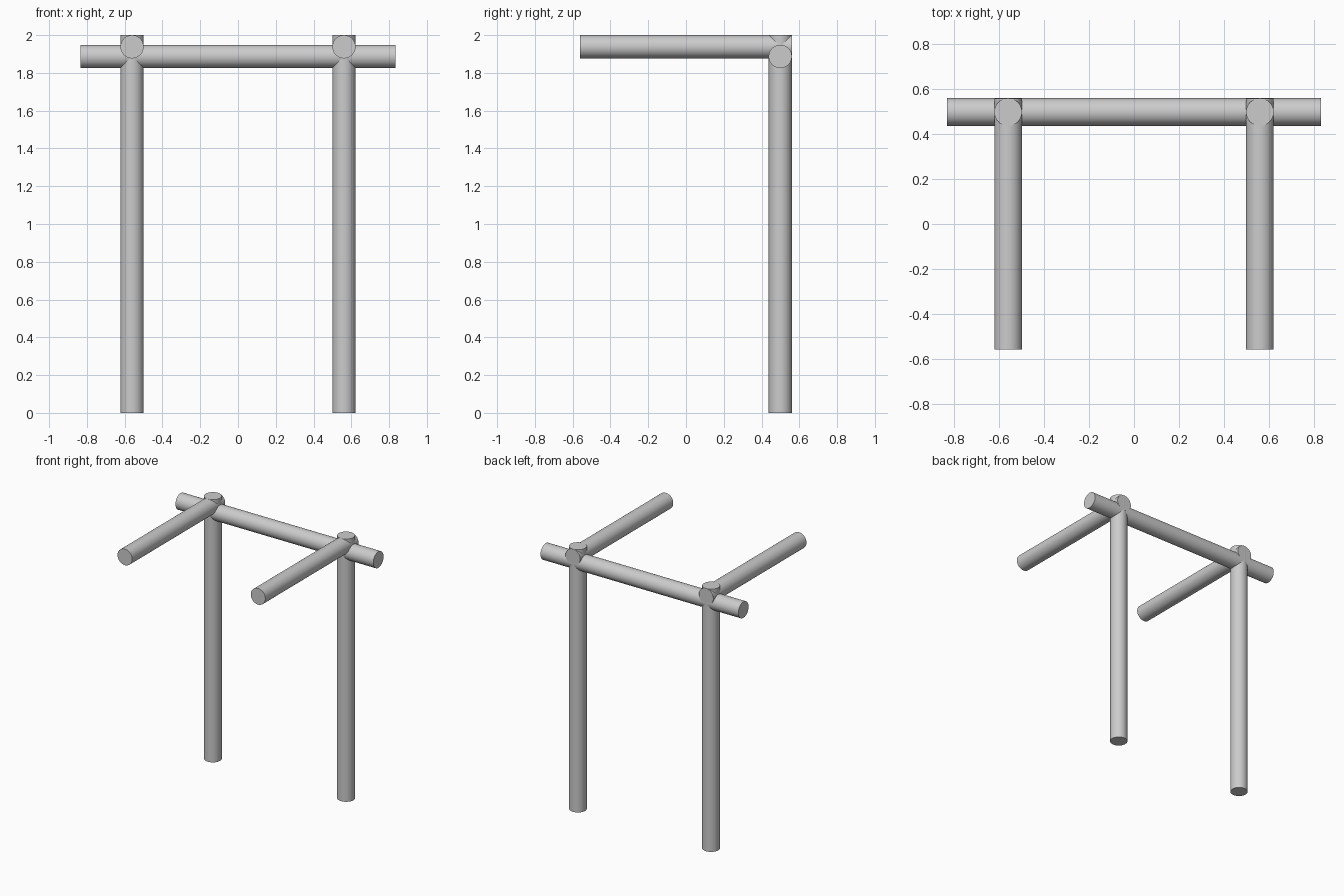
import bpy, math

if "Cube" in bpy.data.objects:
    bpy.data.objects.remove(bpy.data.objects["Cube"])

RADIUS = 0.0615
POST_X = 0.561
BACK_Y = 0.499


def pole(name, location, length, rotation=(0, 0, 0)):
    bpy.ops.mesh.primitive_cylinder_add(vertices=64, radius=RADIUS, depth=length,
                                        location=location, rotation=rotation)
    obj = bpy.context.object
    obj.name = name
    bpy.ops.object.shade_smooth_by_angle(angle=math.radians(30))
    return obj


# Upright posts and the forward-reaching arms at their tops
for side, x in (("left", -POST_X), ("right", POST_X)):
    pole(f"{side}_post", (x, BACK_Y, 1.0), 2.0)
    pole(f"{side}_arm", (x, 0, 2.0 - RADIUS), 1.12, (math.pi / 2, 0, 0))

# Cross beam joining the posts
pole("cross_beam", (0, BACK_Y, 1.887), 1.666, (0, math.pi / 2, 0))
